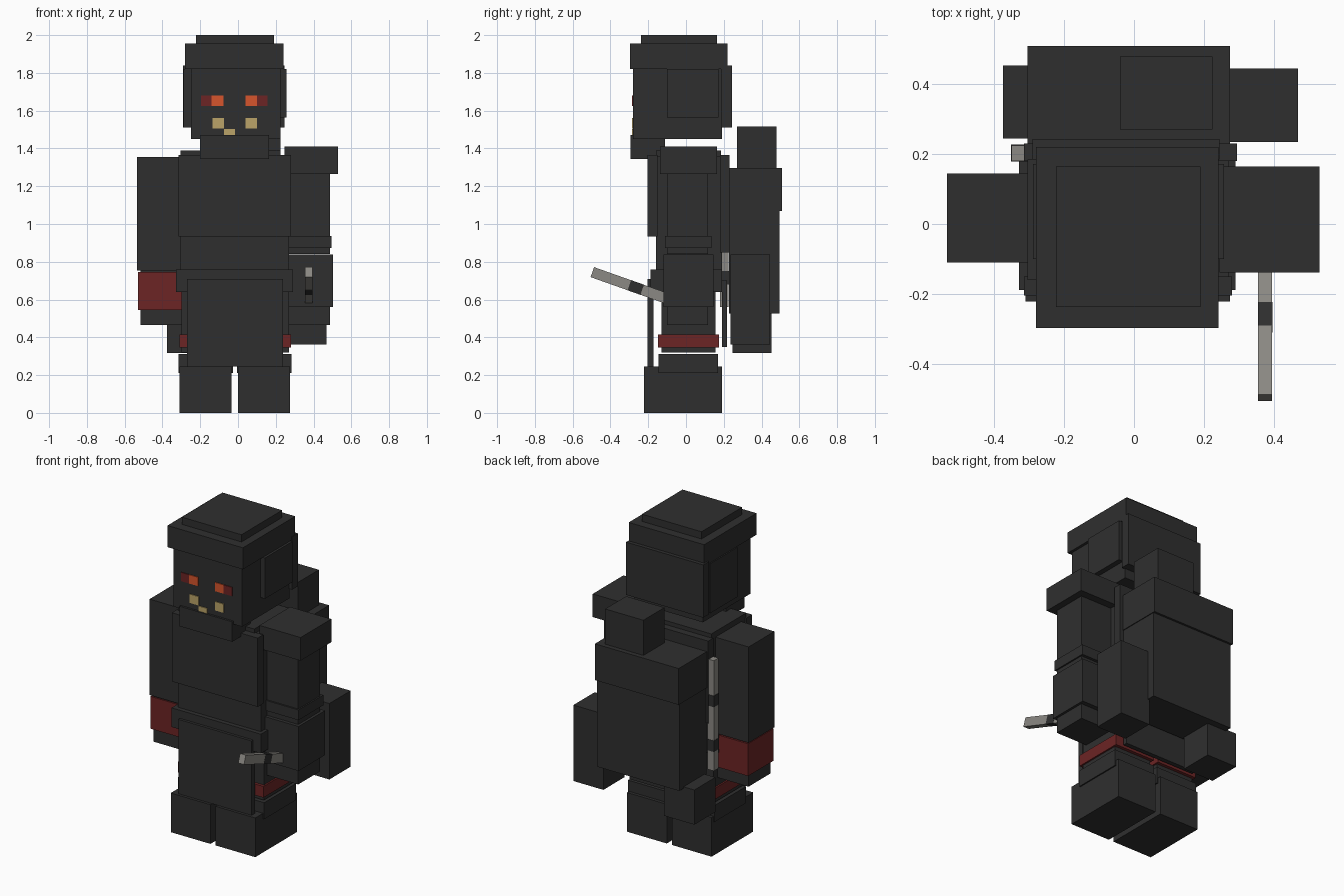
import bpy, math
from mathutils import Matrix, Vector

default = bpy.data.objects.get("Cube")
if default:
    bpy.data.objects.remove(default)


def material(name, rgb):
    mat = bpy.data.materials.new(name)
    mat.use_nodes = True
    mat.diffuse_color = (*rgb, 1)
    mat.node_tree.nodes["Principled BSDF"].inputs["Base Color"].default_value = (*rgb, 1)
    return mat


DARK = material("charcoal", (0.028, 0.028, 0.028))
RED = material("dark red", (0.15, 0.018, 0.018))
ORANGE = material("glowing orange", (0.68, 0.09, 0.025))
TAN = material("tan", (0.5, 0.37, 0.14))
GREY = material("warm grey", (0.26, 0.25, 0.23))


def box(name, xs, ys, zs, mat=DARK):
    """Axis-aligned box given by its extents."""
    spans = (xs, ys, zs)
    bpy.ops.mesh.primitive_cube_add(size=1)
    obj = bpy.context.object
    obj.name = name
    size = Vector([b - a for a, b in spans])
    mid = Vector([(a + b) / 2 for a, b in spans])
    obj.data.transform(Matrix.Translation(mid) @ Matrix.Diagonal((*size, 1)))
    obj.data.materials.append(mat)
    return obj


# Head with hat, ear flaps and scarf
box("head", (-.25, .225), (-.28, .19), (1.45, 1.84))
box("hat_brim", (-.28, .242), (-.297, .22), (1.82, 1.955))
box("hat_crown", (-.223, .19), (-.237, .165), (1.955, 2.0))
box("head_back_panel", (-.29, .245), (.185, .243), (1.51, 1.84))
box("left_ear_flap", (.22, .257), (-.10, .172), (1.565, 1.82))
box("right_ear_flap", (-.288, -.24), (-.10, .172), (1.51, 1.82))
box("chin_scarf", (-.20, .165), (-.293, -.11), (1.345, 1.47))

# Painted face plates
face = (-.285, -.278)
for name, xs, zs, mat in (
        ("right_eye_outer", (-.195, -.14), (1.625, 1.68), RED),
        ("right_eye_inner", (-.14, -.078), (1.625, 1.68), ORANGE),
        ("left_eye_inner", (.04, .10), (1.625, 1.68), ORANGE),
        ("left_eye_outer", (.10, .157), (1.625, 1.68), RED),
        ("right_cheek_mark", (-.135, -.075), (1.505, 1.56), TAN),
        ("left_cheek_mark", (.04, .10), (1.505, 1.56), TAN),
        ("mouth_mark", (-.075, -.015), (1.465, 1.502), TAN)):
    box(name, xs, face, zs, mat)

# Torso, chest plate and hanging cloth
box("torso", (-.305, .27), (-.16, .19), (.64, 1.36))
box("collar", (-.305, .225), (-.16, .185), (1.36, 1.39))
box("chest_plate", (-.315, .28), (-.205, -.15), (.935, 1.365))
box("back_plate", (-.315, .295), (.18, .23), (.85, 1.365))
box("belt", (-.328, .29), (-.188, .19), (.64, .76))
box("front_apron", (-.27, .237), (-.205, -.172), (.245, .71))
box("back_apron", (-.27, .237), (.19, .218), (.35, .70))

# Legs and boots
for side, x0, x1 in (("right", -.31, -.035), ("left", 0, .275)):
    box(side + "_leg", (x0 + .01, x1 - .005), (-.13, .155), (.32, .66))
    box(side + "_leg_band", (x0, x1 + .005), (-.148, .175), (.345, .415), RED)
    box(side + "_boot_cuff", (x0 - .005, x1 + .008), (-.145, .17), (.21, .313))
    box(side + "_boot", (x0, x1), (-.222, .19), (0, .245))

# Left arm with shoulder pad and cuffs
box("left_shoulder_pad", (.245, .53), (-.138, .165), (1.265, 1.41))
box("left_upper_arm", (.27, .487), (-.10, .117), (.84, 1.27))
box("left_arm_cuff", (.265, .496), (-.11, .135), (.873, .937))
box("left_forearm", (.265, .502), (-.118, .145), (.56, .838))
box("left_hand", (.27, .487), (-.10, .117), (.465, .56))

# Right arm with a coloured wristband
box("right_sleeve", (-.535, -.30), (-.11, .145), (.755, 1.355))
box("right_wristband", (-.53, -.30), (-.108, .143), (.545, .747), RED)
box("right_hand", (-.515, -.30), (-.10, .117), (.465, .76))

# Backpack and its pouches
box("backpack", (-.30, .27), (.228, .495), (.525, 1.08))
box("backpack_flap", (-.305, .275), (.228, .508), (1.07, 1.297))
box("backpack_top_box", (-.04, .225), (.27, .478), (1.29, 1.517))
box("left_side_pouch", (.26, .468), (.235, .445), (.363, .838))
box("right_bottom_pouch", (-.375, -.165), (.245, .453), (.318, .535))

# Staff stowed behind the right arm
box("stowed_staff", (-.35, -.305), (.18, .225), (.56, 1.25), GREY)
for i, z in enumerate((.715, .995)):
    box("stowed_staff_ring_%d" % i, (-.352, -.303), (.178, .227), (z - .035, z + .035))

# Wand held in the left hand, built along y and tilted upward at its tip
tilt = Matrix.Translation((.375, -.1, .605)) @ Matrix.Rotation(math.radians(-19.5), 4, 'X')
for name, ys, r, mat in (("wand_handle", (-.14, 0), .02, GREY),
                         ("wand_ring", (-.212, -.14), .0205, DARK),
                         ("wand_blade", (-.42, -.212), .02, GREY)):
    wand = box(name, (-r, r), ys, (-r - .008, r + .008), mat)
    wand.data.transform(tilt)
